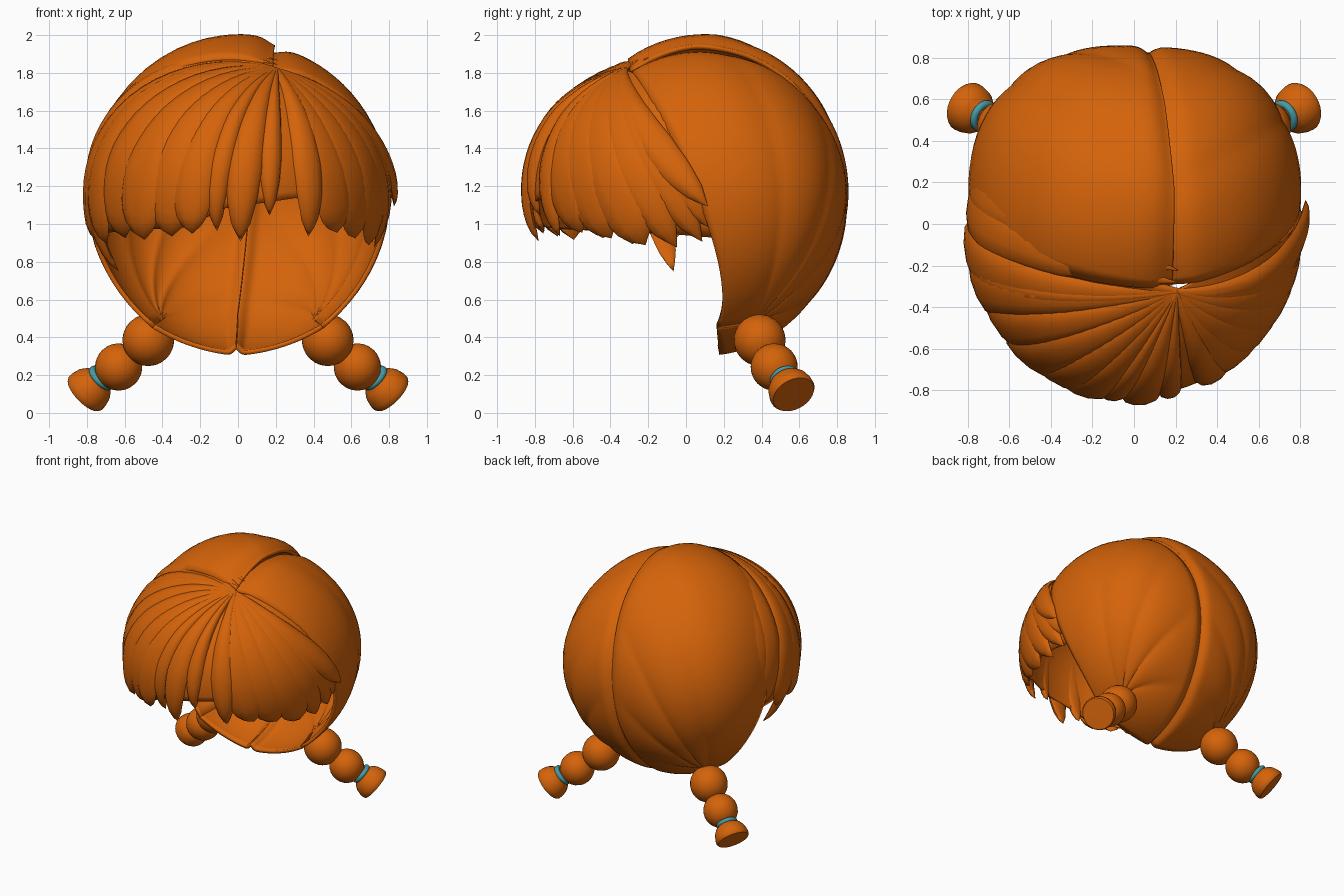
import bpy, bmesh, math
from mathutils import Vector as V

if "Cube" in bpy.data.objects:
    bpy.data.objects.remove(bpy.data.objects["Cube"])


def material(name, rgb):
    m = bpy.data.materials.new(name)
    m.diffuse_color = (*rgb, 1)
    m.use_nodes = True
    m.node_tree.nodes["Principled BSDF"].inputs["Base Color"].default_value = m.diffuse_color
    return m


HAIR = material("orange_hair", (0.66, 0.125, 0.003))
TEAL = material("teal_band", (0.06, 0.33, 0.38))


def finish(name, verts, faces, mat, angle=50, thick=0):
    me = bpy.data.meshes.new(name)
    me.from_pydata([tuple(v) for v in verts], [], faces)
    bm = bmesh.new()
    bm.from_mesh(me)
    bmesh.ops.remove_doubles(bm, verts=bm.verts, dist=0.0005)
    bmesh.ops.recalc_face_normals(bm, faces=bm.faces)
    bm.to_mesh(me)
    bm.free()
    ob = bpy.data.objects.new(name, me)
    bpy.context.collection.objects.link(ob)
    me.materials.append(mat)
    if thick:
        mod = ob.modifiers.new("thickness", 'SOLIDIFY')
        mod.thickness, mod.offset = thick, 0
    bpy.ops.object.select_all(action='DESELECT')
    ob.select_set(True)
    bpy.context.view_layer.objects.active = ob
    bpy.ops.object.shade_smooth_by_angle(angle=math.radians(angle))
    return ob


def grid_faces(rows, cols, wrap=False):
    n = cols if wrap else cols - 1
    return [(i * cols + j, i * cols + (j + 1) % cols,
             (i + 1) * cols + (j + 1) % cols, (i + 1) * cols + j)
            for i in range(rows - 1) for j in range(n)]


def bend(a, m, b, u):
    # direction on a unit ball along a curved path
    return (a * (1 - u) ** 2 + m * 2 * u * (1 - u) + b * u * u).normalized()


def lerp_table(t, table):
    for (t0, v0), (t1, v1) in zip(table, table[1:]):
        if t <= t1:
            return v0 + (v1 - v0) * max(0, t - t0) / (t1 - t0)
    return table[-1][1]


# Scalp halves: strands run from the parting to the pigtail root
def scalp(name, side):
    tie_back = V((0.525 * side, 0.39, -0.80)).normalized()
    tie_front = V((0.56 * side, 0.14, -0.82)).normalized()
    rows, cols = 65, 33
    verts = []
    for i in range(rows):
        t = i / (rows - 1)
        deg = -29 + 200 * t
        phi = math.radians(deg)
        px = lerp_table(deg, [(-29, 0.2), (10, 0.2), (45, 0.15), (75, 0.09), (140, 0.0), (171, -0.01)])
        px /= 0.8
        k = math.sqrt(1 - px * px)
        a = V((px, k * math.sin(phi), k * math.cos(phi)))
        front = max(0, 1 - t / 0.2)
        nape = max(0, (t - 0.85) / 0.15)
        tie = tie_back.lerp(tie_front, max(front, nape))
        m = (a + tie_back.lerp(tie, nape) + V((0.5 * side, 0.15, 0)) * (1 - nape)).normalized()
        for j in range(cols):
            u = (j / (cols - 1)) ** 1.4
            d = bend(a, m, tie, u)
            d = (d + V((0, 0.6 * front * u * u * (1 - u), 0))).normalized()
            r = 0.995 - 0.04 * math.exp(-(u / 0.05) ** 2)
            r += 0.02 * (abs(math.sin(5 * math.pi * t)) ** 0.6 - 0.5) * math.sin(math.pi * u) ** 0.8
            # fuller at the back corners, lower beside the fringe
            r += 0.26 * (d.x * d.y) ** 2 if d.y > 0 else 0
            if side > 0:
                r -= 0.05 * max(0, d.z) ** 1.5
            r -= (0.05 if side < 0 else 0.02) * max(0, 1 - t / 0.14) * max(0, 1 - u * 1.5)
            verts.append(V((0.8 * d.x * r, 0.05 + 0.8 * d.y * r, 1.15 + 0.85 * d.z * r)))
    finish(name, verts, grid_faces(rows, cols), HAIR, 50, 0.025)


scalp("scalp_left", -1)
scalp("scalp_right", 1)


# Fringe surface
LOW = 0.75


def on_front(d, r=1.0):
    return V((0.785 * d.x * r, -0.02 + 0.82 * d.y * r, 1.2 + (0.70 if d.z > 0 else LOW) * d.z * r))


def path(theta, z, swoop=1.0, back=0.0):
    # back moves the root along the parting, swoop turns the middle of the path
    root = V((0.25, -0.36 + back, 0.85 + 0.25 * back)).normalized()
    th = math.radians(theta)
    dz = (z - 1.2) / LOW
    k = math.sqrt(1 - dz * dz)
    b = V((math.sin(th) * k, -math.cos(th) * k, dz))
    th *= swoop
    m = V((math.sin(th), -math.cos(th) - 0.2 + back, 0.55 + back)).normalized()
    return lambda u: bend(root, m, b, u)


# Under layer that fills the gaps between locks
def under_fringe():
    rows, cols = 60, 20
    verts = []
    for i in range(rows):
        th = -106 + 212 * i / (rows - 1)
        z = lerp_table(th, [(-106, 0.93), (-20, 0.98), (-6, 1.08), (25, 1.14), (45, 0.99), (106, 0.92)])
        p = path(th, z)
        for j in range(cols):
            verts.append(on_front(p(j / (cols - 1)), 0.975))
    finish("under_fringe", verts, grid_faces(rows, cols), HAIR, 50, 0.02)


under_fringe()

SHARP = [(0, 0.16), (0.2, 0.42), (0.45, 0.82), (0.65, 1), (0.8, 0.9), (0.92, 0.55), (1, 0)]
BLUNT = [(0, 0.14), (0.2, 0.40), (0.45, 0.75), (0.7, 1), (0.85, 0.97), (0.94, 0.7), (1, 0)]
CROWN = [(0, 0.02), (0.1, 0.25), (0.3, 0.7), (0.6, 1), (0.85, 0.8), (1, 0)]


# One lock with a lens-shaped section
def lock(name, theta, z, w, h, lift=0.0, swoop=1.0, back=0.0, raised=0.0, shape=BLUNT):
    p = path(theta, z, swoop, back)
    n, seg = 24, 10
    verts = []
    for i in range(n):
        u = i / (n - 1)
        d = p(u)
        c = on_front(d, 0.985 + lift * u ** 4 + raised * (1 - u))
        tan = on_front(p(min(1, u + 0.02))) - on_front(p(max(0, u - 0.02)))
        nor = V((d.x / 0.8, d.y / 0.82, d.z / 0.75)).normalized()
        side = nor.cross(tan).normalized()
        env = lerp_table(u, shape)
        deep = h * min(1, env * 1.5) if shape is CROWN else h * min(1, env + 0.25)
        for k in range(seg):
            a = 2 * math.pi * k / seg
            s = math.sin(a)
            verts.append(c + side * (w * env * math.cos(a))
                         + nor * (deep * (1 if u < 1 else 0) * s * (1 if s > 0 else 0.4)))
    finish(name, verts, grid_faces(n, seg, True) + [tuple(range(seg))], HAIR, 60)


# Left locks: azimuth from the front, tip height, half width, outward lift
LEFT = [(-101, 0.95, 0.13, 0), (-86, 0.91, 0.14, 0.04), (-70, 0.90, 0.14, 0.04), (-56, 0.92, 0.14, 0.0),
        (-42, 0.92, 0.14, 0.03), (-29, 0.93, 0.13, 0.0), (-19, 0.95, 0.11, 0.02)]
for i, (th, z, w, lift) in enumerate(LEFT):
    lock("fringe_left_%d" % (i + 1), th, z, w, 0.04, lift, 1.05 if i < 2 else 1.22)

# Locks lying over the crown on the left of the parting
for i, (th, z, back, raised) in enumerate([(-100, 1.02, 0.06, 0.025), (-106, 1.06, 0.13, 0.035)]):
    lock("crown_lock_%d" % (i + 1), th, z, 0.13, 0.035, 0, 1.0, back, raised, CROWN)

# Thin middle locks with open gaps between the tips
MIDDLE = [(-9, 0.95, 0.065, -0.03), (1, 0.91, 0.09, 0.02), (13, 1.04, 0.06, -0.02), (31, 0.93, 0.085, 0.0)]
for i, (th, z, w, lift) in enumerate(MIDDLE):
    lock("fringe_middle_%d" % (i + 1), th, z, w, 0.042, lift, 1.3 if th < 0 else 1.0, shape=SHARP)

# Right locks sweep back past the temple
RIGHT = [(46, 0.95, 0.13, 0.0), (60, 0.92, 0.14, 0.0), (75, 0.89, 0.14, 0.02), (88, 0.88, 0.12, 0.03),
         (98, 0.91, 0.10, 0.03), (101, 0.98, 0.09, 0.03), (99, 1.10, 0.09, 0.09)]
for i, (th, z, w, lift) in enumerate(RIGHT):
    lock("fringe_right_%d" % (i + 1), th, z, w, 0.034, lift, 0.78, shape=BLUNT if i < 3 else SHARP)

# Loose wisp by the left temple
lock("temple_wisp", -86, 0.75, 0.08, 0.04, 0.02, shape=SHARP)


# Pigtails
def lathe(name, start, axis, profile, mat, seg=28, angle=40):
    q = V((0, 0, 1)).rotation_difference(axis)
    verts = [start + q @ V((r * math.cos(2 * math.pi * k / seg), r * math.sin(2 * math.pi * k / seg), s))
             for s, r in profile for k in range(seg)]
    finish(name, verts, grid_faces(len(profile), seg, True), mat, angle)


def ball(r, n=14):
    return [(-r * math.cos(math.pi * i / n), r * math.sin(math.pi * i / n)) for i in range(n + 1)]


for side, label in ((-1, "left"), (1, "right")):
    axis = V((0.66 * side, 0.36, -0.64)).normalized()
    lathe("pigtail_upper_" + label, V((0.475 * side, 0.39, 0.385)), axis, ball(0.137), HAIR)
    lathe("pigtail_lower_" + label, V((0.632 * side, 0.467, 0.243)), axis, ball(0.125), HAIR)
    neck = V((0.73 * side, 0.523, 0.180))
    ring = [(0.018 * math.sin(a), 0.062 + 0.018 * math.cos(a))
            for a in [2 * math.pi * k / 12 for k in range(13)]]
    lathe("hair_band_" + label, neck - axis * 0.008, axis, ring, TEAL)
    tuft = [(-0.03, 0), (-0.03, 0.05), (0, 0.065), (0.02, 0.093), (0.05, 0.113),
            (0.09, 0.123), (0.115, 0.124), (0.128, 0.116), (0.13, 0)]
    lathe("pigtail_tuft_" + label, neck, axis, tuft, HAIR)
